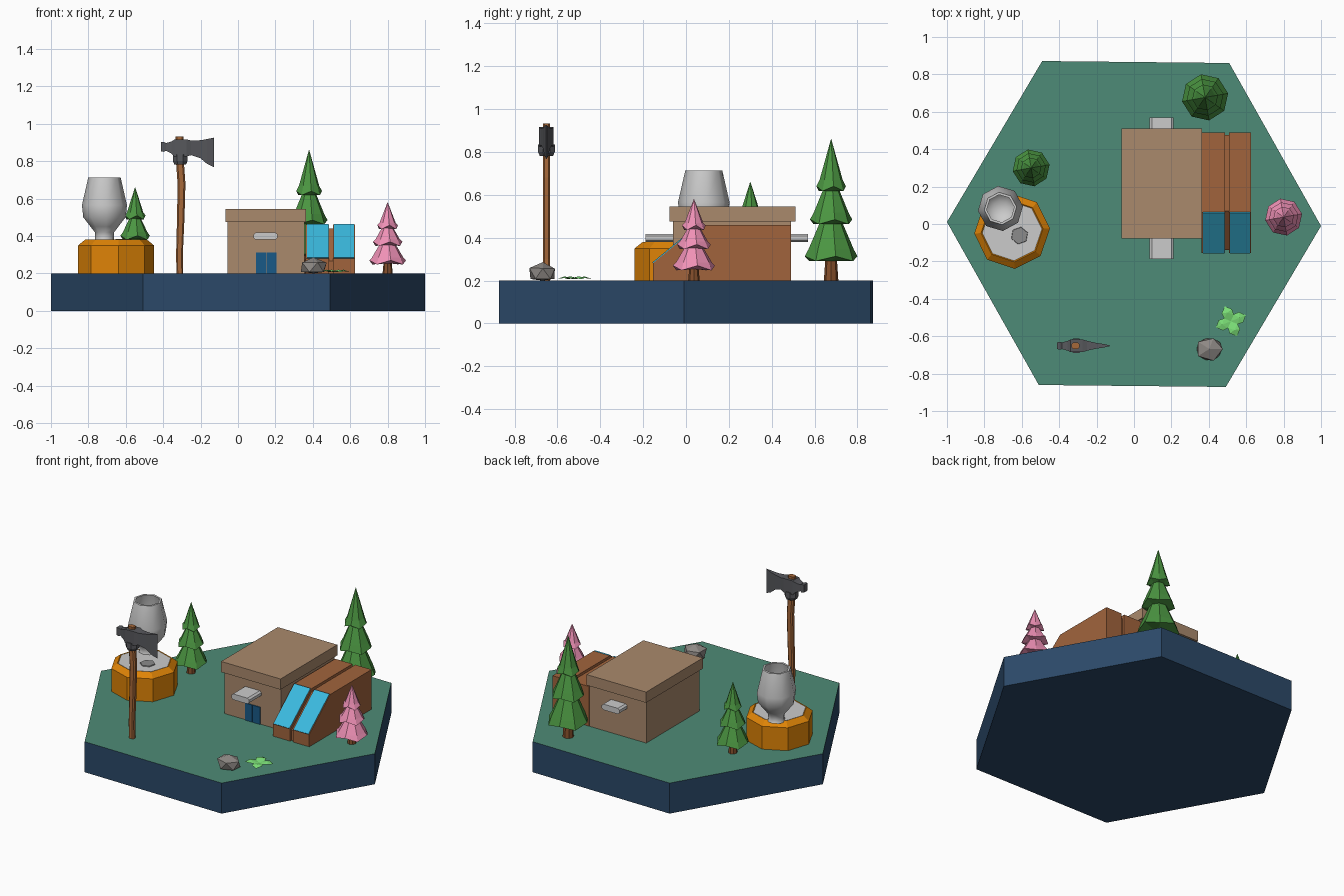
import bpy, bmesh, random
from math import sin, cos, pi, radians
from mathutils import Vector

if "Cube" in bpy.data.objects:
    bpy.data.objects.remove(bpy.data.objects["Cube"])

random.seed(4)


def mat(name, hexa):
    m = bpy.data.materials.new(name)
    rgb = [(int(hexa[i:i + 2], 16) / 255) ** 2.2 for i in (0, 2, 4)]
    m.diffuse_color = (*rgb, 1)
    m.use_nodes = True
    m.node_tree.nodes["Principled BSDF"].inputs["Base Color"].default_value = m.diffuse_color
    return m


NAVY, GRASS = mat("navy", "2f4a68"), mat("grass", "4f8a76")
ORANGE, TAN, BROWN = mat("orange", "dd820f"), mat("tan", "a8886c"), mat("brown", "a0643f")
GLASS, DOOR = mat("glass", "3db8de"), mat("door_blue", "1f5a86")
GREEN, PINK, TRUNK = mat("green", "4c9443"), mat("pink", "ee8fb4"), mat("trunk", "84502f")
IRON, WOOD, LEAF = mat("iron", "58595d"), mat("wood", "a5683c"), mat("leaf", "7ade76")
STONE, DARK = mat("stone", "8c8783"), mat("dark_grey", "8a8a8a")


def finish(name, bm, material=None):
    bmesh.ops.remove_doubles(bm, verts=bm.verts, dist=1e-5)
    bmesh.ops.recalc_face_normals(bm, faces=bm.faces)
    me = bpy.data.meshes.new(name)
    bm.to_mesh(me)
    bm.free()
    ob = bpy.data.objects.new(name, me)
    bpy.context.collection.objects.link(ob)
    if material:
        me.materials.append(material)
    return ob


def loft(name, rings, material=None):
    """Skin a list of equal-length point rings and cap both ends."""
    bm = bmesh.new()
    vs = [[bm.verts.new(p) for p in ring] for ring in rings]
    n = len(vs[0])
    for a, b in zip(vs, vs[1:]):
        for i in range(n):
            bm.faces.new((a[i], a[(i + 1) % n], b[(i + 1) % n], b[i]))
    bm.faces.new(vs[0])
    bm.faces.new(vs[-1])
    return finish(name, bm, material)


def lathe(name, profile, c, n=8, rot=0.0, material=None, jag=()):
    """Revolve (radius, z) pairs; rings listed in jag get alternating heights."""
    rings = []
    for k, (r, z) in enumerate(profile):
        j = 0.011 if k in jag else 0
        rings.append([(c[0] + r * cos(radians(rot) + 2 * pi * i / n),
                       c[1] + r * sin(radians(rot) + 2 * pi * i / n),
                       z + j * (-1) ** i) for i in range(n)])
    return loft(name, rings, material)


def box(name, x0, x1, y0, y1, z0, z1, material=None):
    return loft(name, [[(x0, y0, z), (x1, y0, z), (x1, y1, z), (x0, y1, z)]
                       for z in (z0, z1)], material)


def extrude_x(name, yz, x0, x1, material=None):
    return loft(name, [[(x, y, z) for y, z in yz] for x in (x0, x1)], material)


# Hexagonal ground tile, grass on top
tile = lathe("ground_tile", [(1, 0), (1, 0.2)], (0, 0), 6, -0.6, NAVY)
tile.data.materials.append(GRASS)
for f in tile.data.polygons:
    f.material_index = int(f.normal.z > 0.9)

# Orange plinth with grey top
C = (-0.652, -0.037)
lathe("plinth", [(0.203, 0.2), (0.203, 0.35), (0.166, 0.38), (0.158, 0.374)], C, 8, 4, ORANGE)
lathe("plinth_top", [(0.16, 0.36), (0.16, 0.378)], C, 8, 4)
lathe("plinth_patch", [(0.05, 0.37), (0.045, 0.383)], (-0.612, -0.062), 6, 20, DARK)

# Open bulbous vessel
vessel = lathe("vessel", [(0.056, 0.372), (0.05, 0.385), (0.052, 0.42), (0.075, 0.45),
                          (0.114, 0.5), (0.121, 0.565), (0.087, 0.713), (0.074, 0.713),
                          (0.105, 0.565), (0.095, 0.5), (0.04, 0.46)],
               (-0.714, 0.083), 8, 6)
bpy.context.view_layer.objects.active = vessel
vessel.select_set(True)
bpy.ops.object.shade_smooth_by_angle(angle=radians(50))
vessel.select_set(False)

# Main building
box("building_body", -0.055, 0.355, -0.06, 0.49, 0.2, 0.476, TAN)
box("building_roof", -0.068, 0.363, -0.078, 0.51, 0.475, 0.545, TAN)
for i, x in enumerate((0.096, 0.152)):
    box(f"door_panel_{i}", x, x + 0.053, -0.066, -0.05, 0.2, 0.312, DOOR)

# Chamfered grey bars sticking out front and back
sec = [(0.083, 0.39), (0.095, 0.38), (0.2, 0.38), (0.212, 0.39),
       (0.212, 0.408), (0.2, 0.418), (0.095, 0.418), (0.083, 0.408)]
for name, y0, y1 in (("front_bar", -0.188, -0.05), ("back_bar", 0.48, 0.57)):
    loft(name, [[(x, y, z) for x, z in sec] for y in (y0, y1)])

# Two sloped side pods with glass fronts
pod = [(-0.155, 0.2), (-0.155, 0.28), (0.062, 0.46), (0.49, 0.46), (0.49, 0.2)]
pane = [(-0.154, 0.28), (-0.158, 0.284), (0.06, 0.464), (0.066, 0.459)]
for i, (x0, x1) in enumerate(((0.362, 0.487), (0.507, 0.625))):
    extrude_x(f"side_pod_{i}", pod, x0, x1, BROWN)
    extrude_x(f"pod_glass_{i}", pane, x0 + 0.006, x1 - 0.004, GLASS)
extrude_x("pod_joint", [(-0.14, 0.2), (-0.14, 0.265), (0.07, 0.44), (0.475, 0.44), (0.475, 0.2)],
          0.48, 0.512, BROWN)

# Three-tier trees
tiers = [(0.25, 0.14), (1.0, 0.155), (0.86, 0.22), (0.45, 0.40), (0.80, 0.415),
         (0.66, 0.48), (0.32, 0.635), (0.56, 0.65), (0.44, 0.71), (0.0, 1.0)]
for name, x, y, r, h, m in (("large_tree", 0.38, 0.677, 0.125, 0.66, GREEN),
                            ("small_tree", -0.55, 0.30, 0.1, 0.46, GREEN),
                            ("pink_tree", 0.8, 0.037, 0.1, 0.38, PINK)):
    lathe(name + "_trunk", [(r * 0.27, 0.2), (r * 0.2, 0.2 + h * 0.2)], (x, y), 8, 0, TRUNK)
    # crown is lofted down to a tiny tip that merges into a point
    lathe(name + "_crown", [(max(a * r, 0.0008), 0.2 + b * h) for a, b in tiers],
          (x, y), 8, 10, m, jag=(1, 4, 7))

# Axe standing upright: gently bowed handle
AY = -0.651
handle = [(-0.311, 0.2, 0.018), (-0.313, 0.3, 0.018), (-0.306, 0.5, 0.02),
          (-0.302, 0.68, 0.021), (-0.312, 0.82, 0.021), (-0.313, 0.932, 0.022)]
loft("axe_handle", [[(x + sx * w, AY + sy * 0.017, z) for sx, sy in
                     ((-1, -.5), (-.6, -1), (.6, -1), (1, -.5), (1, .5), (.6, 1), (-.6, 1), (-1, .5))]
                    for x, z, w in handle], WOOD)

# Axe head: sections of (x, bottom, top, half thickness)
head = [(-0.412, 0.852, 0.902, 0.018), (-0.395, 0.85, 0.902, 0.02), (-0.385, 0.855, 0.897, 0.018),
        (-0.355, 0.84, 0.905, 0.026), (-0.34, 0.825, 0.916, 0.034), (-0.275, 0.825, 0.916, 0.034),
        (-0.25, 0.832, 0.91, 0.026), (-0.2, 0.815, 0.912, 0.015), (-0.165, 0.785, 0.918, 0.01),
        (-0.128, 0.768, 0.926, 0.002)]
loft("axe_head", [[(x, AY - t, a), (x, AY + t, a), (x, AY + t, b), (x, AY - t, b)]
                  for x, a, b, t in head], IRON)
lathe("axe_collar", [(0.034, 0.782), (0.042, 0.8), (0.042, 0.835)], (-0.309, AY), 8, 22.5, IRON)

# Faceted rock
bm = bmesh.new()
bmesh.ops.create_icosphere(bm, subdivisions=1, radius=1)
for v in bm.verts:
    v.co *= random.uniform(0.92, 1.08)
    v.co = Vector((0.403 + v.co.x * 0.079, -0.668 + v.co.y * 0.069,
                   max(0.2, 0.232 + v.co.z * 0.056)))
finish("rock", bm, STONE)

# Four-leaf ground plant
bm = bmesh.new()
for k in range(4):
    a = radians(22 + 90 * k)
    d, s = Vector((cos(a), sin(a), 0)), Vector((-sin(a), cos(a), 0))
    o = Vector((0.518, -0.52, 0.203))
    up = Vector((0, 0, 1))
    root, mid, tip = o + up * 0.004, o + d * 0.05 + up * 0.017, o + d * 0.086 + up * 0.004
    for sg in (-1, 1):
        q = [root, o + d * 0.028 + s * sg * 0.028 + up * 0.008,
             o + d * 0.058 + s * sg * 0.03 + up * 0.01, tip, mid]
        vs = [bm.verts.new(p) for p in q]
        for i, j, l in ((0, 1, 4), (1, 2, 4), (2, 3, 4)):
            bm.faces.new((vs[i], vs[j], vs[l])[::sg])
finish("leaf_plant", bm, LEAF)
